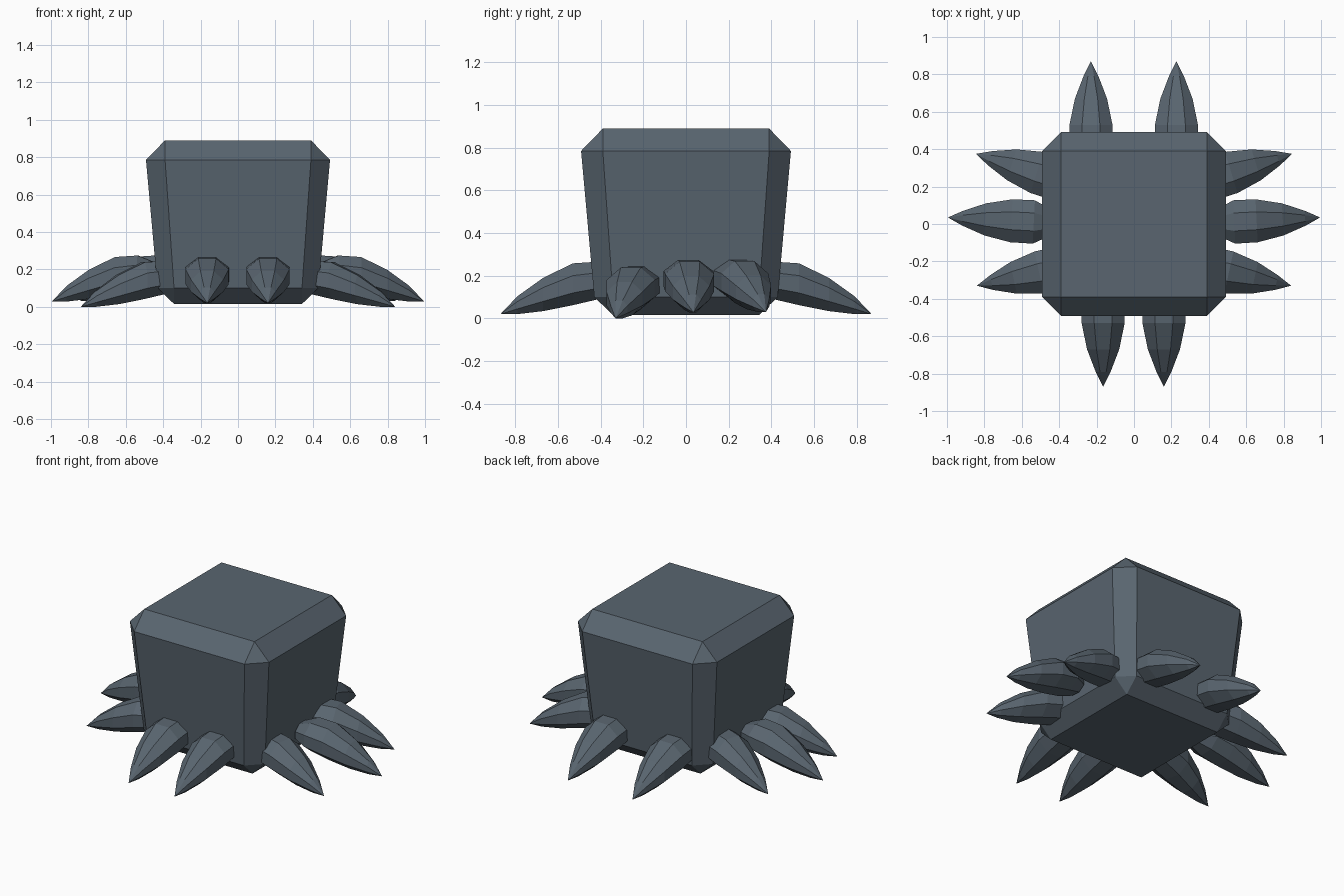
import bpy, bmesh, math
from mathutils import Matrix, Vector

if "Cube" in bpy.data.objects:
    bpy.data.objects.remove(bpy.data.objects["Cube"])

slate = bpy.data.materials.new("slate_grey")
slate.diffuse_color = (0.1, 0.13, 0.16, 1)
slate.use_nodes = True
slate.node_tree.nodes["Principled BSDF"].inputs["Base Color"].default_value = slate.diffuse_color


def finish(name, bm):
    bmesh.ops.recalc_face_normals(bm, faces=bm.faces[:])
    mesh = bpy.data.meshes.new(name)
    bm.to_mesh(mesh)
    bm.free()
    mesh.materials.append(slate)
    obj = bpy.data.objects.new(name, mesh)
    bpy.context.collection.objects.link(obj)
    return obj


# Chamfered block body, narrower towards the bottom: hull of its corner points
bm = bmesh.new()
for sx in (-1, 1):
    for sy in (-1, 1):
        for inner, outer, z_side, z_cap in ((0.39, 0.492, 0.785, 0.89),
                                            (0.342, 0.43, 0.1, 0.015)):
            bm.verts.new((sx * inner, sy * inner, z_cap))
            bm.verts.new((sx * outer, sy * inner, z_side))
            bm.verts.new((sx * inner, sy * outer, z_side))
bmesh.ops.convex_hull(bm, input=bm.verts[:])
bmesh.ops.dissolve_limit(bm, angle_limit=0.01, verts=bm.verts[:], edges=bm.edges[:])
finish("body", bm)

# Leg rings: distance back from the tip, centre height, half width, half height
RINGS = [(0.08, 0.062, 0.040, 0.042), (0.20, 0.112, 0.086, 0.078),
         (0.34, 0.160, 0.115, 0.098), (0.46, 0.178, 0.116, 0.088),
         (0.55, 0.175, 0.070, 0.055)]


def leg(name, tip, yaw, lift=0.0):
    """Drooping eight-sided spike whose tip points along yaw (degrees)."""
    bm = bmesh.new()
    end = bm.verts.new((0, 0, 0.02))
    loops = []
    for d, z, w, h in RINGS:
        k = 1 / math.cos(math.pi / 8)
        loops.append([bm.verts.new((-d, w * k * math.cos(a), z + h * k * math.sin(a)))
                      for a in ((i + 0.5) * math.pi / 4 for i in range(8))])
    for i in range(8):
        j = (i + 1) % 8
        bm.faces.new((end, loops[0][i], loops[0][j]))
        for a, b in zip(loops, loops[1:]):
            bm.faces.new((a[i], b[i], b[j], a[j]))
    bm.faces.new(loops[-1])
    place = Matrix.Translation(Vector((*tip, lift))) @ Matrix.Rotation(math.radians(yaw), 4, 'Z')
    bm.transform(place)
    return finish(name, bm)


# Front and back pairs
for side, x_front, x_back in (("left", -0.165, -0.23), ("right", 0.16, 0.227)):
    leg(f"front_leg_{side}", (x_front, -0.87), -90)
    leg(f"back_leg_{side}", (x_back, 0.87), 90)

# Three legs on each side
for side, s in (("left", -1), ("right", 1)):
    for part, x, y, yaw, lift in (("front", 0.84, -0.33, -12, -0.02),
                                  ("middle", 0.995, 0.035, 3, 0.008),
                                  ("rear", 0.845, 0.375, 17, 0.01)):
        leg(f"side_leg_{part}_{side}", (s * x, y), yaw if s > 0 else 180 - yaw, lift)
